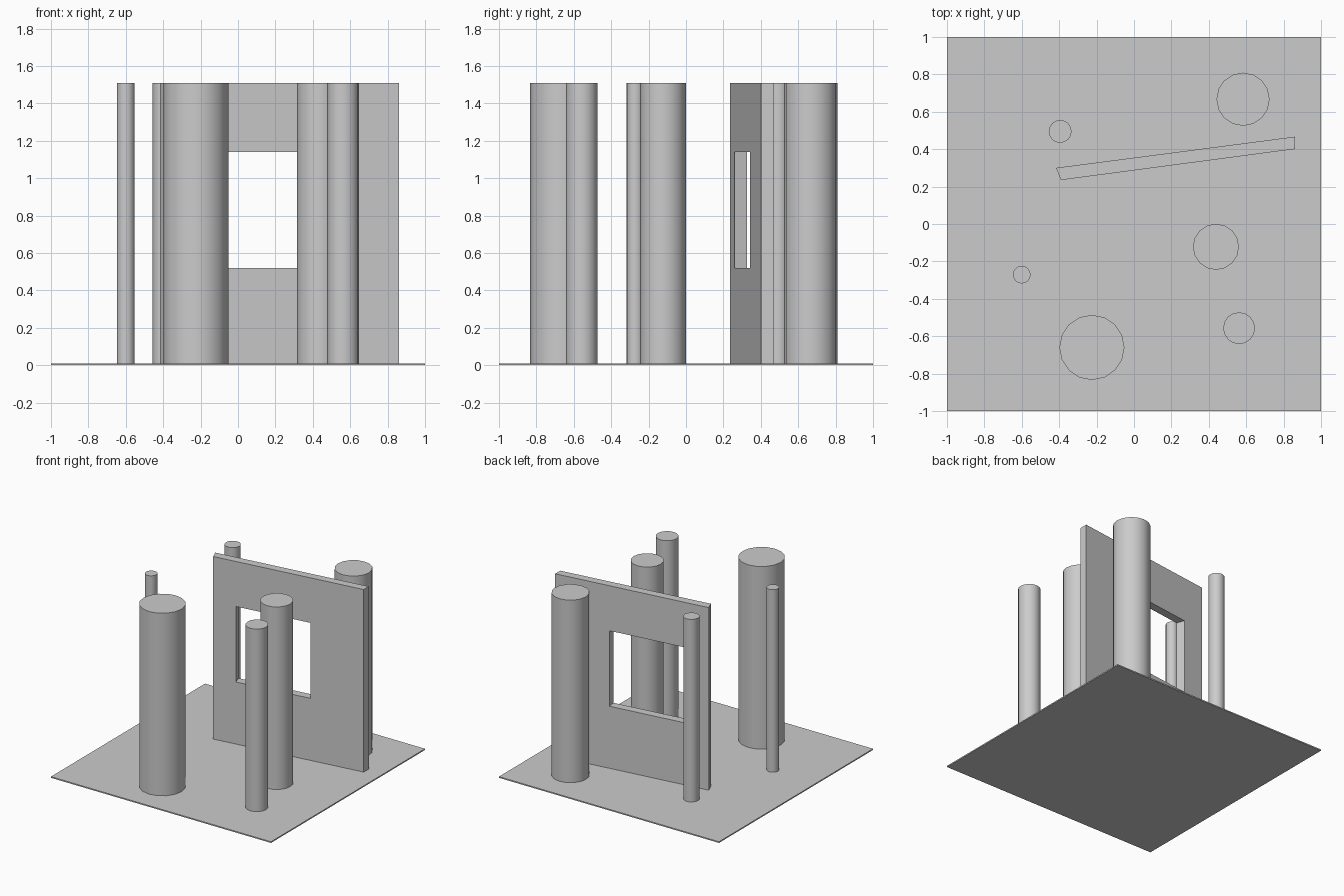
import bpy
import bmesh
import math
from mathutils import Vector

if "Cube" in bpy.data.objects:
    bpy.data.objects.remove(bpy.data.objects["Cube"], do_unlink=True)

BASE = 0.01
TOP = 1.51

grey = bpy.data.materials.new("plain_grey")
grey.use_nodes = True
colour = (0.6, 0.6, 0.6, 1)
grey.diffuse_color = colour
grey.node_tree.nodes["Principled BSDF"].inputs["Base Color"].default_value = colour


def add_object(name, bm):
    bmesh.ops.recalc_face_normals(bm, faces=bm.faces)
    mesh = bpy.data.meshes.new(name)
    bm.to_mesh(mesh)
    bm.free()
    mesh.materials.append(grey)
    obj = bpy.data.objects.new(name, mesh)
    bpy.context.collection.objects.link(obj)
    return obj


def add_column(name, x, y, radius, sides=16):
    bpy.ops.mesh.primitive_cylinder_add(
        vertices=sides, radius=radius, depth=TOP - BASE,
        location=(x, y, (TOP + BASE) / 2))
    obj = bpy.context.object
    obj.name = name
    obj.data.materials.append(grey)
    bpy.ops.object.shade_smooth_by_angle(angle=math.radians(40))


# Thin square floor
bm = bmesh.new()
bmesh.ops.create_cube(bm, size=1)
for v in bm.verts:
    v.co = (v.co.x * 2, v.co.y * 2, (v.co.z + 0.5) * BASE)
add_object("floor_slab", bm)

# Slanted wall: a grid of panels on each side with the middle panel left open
front_ends = Vector((-0.39, 0.235)), Vector((0.862, 0.401))
back_ends = Vector((-0.417, 0.30)), Vector((0.862, 0.467))
stations = (0, 0.152, 0.647, 1)
levels = (BASE, 0.52, 1.14, TOP)

bm = bmesh.new()
sides = []
for a, b in (front_ends, back_ends):
    sides.append([[bm.verts.new((*a.lerp(b, t), z)) for z in levels]
                  for t in stations])
front, back = sides
for i in range(3):
    for j in range(3):
        if (i, j) != (1, 1):
            for grid in sides:
                bm.faces.new((grid[i][j], grid[i + 1][j],
                              grid[i + 1][j + 1], grid[i][j + 1]))


def bridge_loop(lo, hi):
    """Join front and back around a rectangle of grid cells."""
    run = range(lo, hi)
    loop = [(i, lo) for i in run] + [(hi, j) for j in run]
    loop += [(hi + lo - i, hi) for i in run] + [(lo, hi + lo - j) for j in run]
    for (i, j), (k, m) in zip(loop, loop[1:] + loop[:1]):
        bm.faces.new((front[i][j], front[k][m], back[k][m], back[i][j]))


bridge_loop(0, 3)   # outer rim
bridge_loop(1, 2)   # window reveal
bmesh.ops.dissolve_limit(bm, angle_limit=0.001, verts=bm.verts, edges=[
    e for e in bm.edges if len(e.link_faces) == 2 and
    abs(e.verts[0].co.z - e.verts[1].co.z) > 0.001 and
    {v.co.z for v in e.verts} != {levels[1], levels[2]}])
add_object("window_wall", bm)

# Columns of different thickness
add_column("back_left_column", 0.583, 0.667, 0.142)
add_column("back_right_column", -0.395, 0.495, 0.061)
add_column("middle_left_column", 0.438, -0.122, 0.123)
add_column("front_left_column", 0.562, -0.557, 0.085)
add_column("middle_right_column", -0.60, -0.271, 0.047)
add_column("front_right_column", -0.225, -0.66, 0.174)
